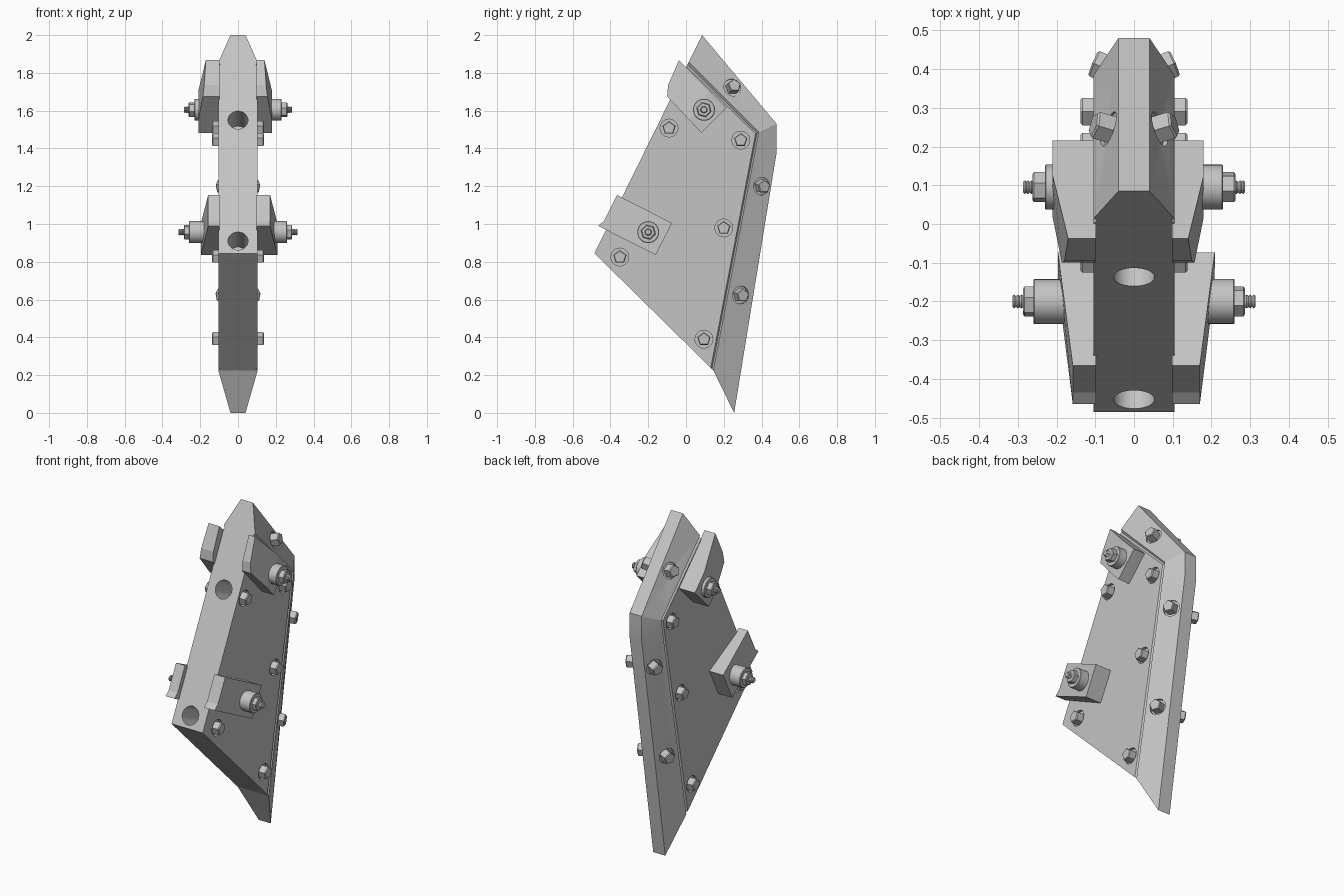
import bpy, bmesh, math
from mathutils import Vector

if "Cube" in bpy.data.objects:
    bpy.data.objects.remove(bpy.data.objects["Cube"], do_unlink=True)

steel = bpy.data.materials.new("plain grey steel")
steel.use_nodes = True
steel.diffuse_color = (0.55, 0.55, 0.55, 1)
steel.node_tree.nodes["Principled BSDF"].inputs["Base Color"].default_value = steel.diffuse_color


def finish(bm, name, smooth=False):
    bmesh.ops.remove_doubles(bm, verts=bm.verts, dist=1e-5)
    bmesh.ops.recalc_face_normals(bm, faces=bm.faces)
    mesh = bpy.data.meshes.new(name)
    bm.to_mesh(mesh)
    bm.free()
    mesh.materials.append(steel)
    obj = bpy.data.objects.new(name, mesh)
    bpy.context.collection.objects.link(obj)
    if smooth:
        bpy.ops.object.select_all(action='DESELECT')
        bpy.context.view_layer.objects.active = obj
        obj.select_set(True)
        bpy.ops.object.shade_smooth_by_angle(angle=math.radians(32))
    return obj


def lathe(bm, origin, axis, profile, sides):
    """Capped turned solid: profile is (radius, distance along axis)."""
    axis = Vector(axis).normalized()
    u = axis.cross(Vector((0, 0, 1))).normalized()
    v = u.cross(axis)
    rings = []
    for r, d in profile:
        rings.append([bm.verts.new(Vector(origin) + axis * d
                      + u * r * math.cos(a) + v * r * math.sin(a))
                      for a in (math.tau * (i + 0.25) / sides for i in range(sides))])
    for lo, hi in zip(rings, rings[1:]):
        for i in range(sides):
            j = (i + 1) % sides
            bm.faces.new((lo[i], lo[j], hi[j], hi[i]))
    bm.faces.new(rings[0])
    bm.faces.new(rings[-1])


# Plate outline in (y, z): the front edge and lower edge are straight lines from FOOT
FOOT, TOP = Vector((-0.485, 0.845)), Vector((0.085, 2.0))
HEEL = Vector((0.145, 0.225))
WIDE, NARROW = 0.104, 0.04


def on_edge(end, t):
    return FOOT.lerp(end, t)


def row(front, corner, low, x):
    return [(x, *on_edge(TOP, front)), (x, *corner), (x, *on_edge(HEEL, low))]


# Body: flat panel, fine groove, then bevels to a narrow back edge
bm = bmesh.new()
halves = []
for s in (1, -1):
    panel = row(0.855, (0.368, 1.478), 0.978, s * WIDE)
    groove = row(0.865, (0.376, 1.482), 0.988, s * (WIDE - 0.01))
    shoulder = row(0.876, (0.385, 1.486), 1.0, s * WIDE)
    edge = [(s * NARROW, *p) for p in (TOP, (0.48, 1.53), (0.48, 1.38), (0.255, 0.0))]
    pts = [(s * WIDE, *FOOT)] + panel + groove + shoulder + edge
    v = [bm.verts.new(p) for p in pts]
    halves.append(v)
    bm.faces.new(v[0:4])
    for k in (1, 4):
        for i in (k, k + 1):
            bm.faces.new((v[i], v[i + 1], v[i + 4], v[i + 3]))
    bm.faces.new((v[7], v[8], v[11], v[10]))
    bm.faces.new((v[8], v[12], v[11]))
    bm.faces.new((v[8], v[9], v[13], v[12]))
L, R = halves
for loop in ((0, 1, 4, 7, 10), (0, 3, 6, 9)):
    bm.faces.new([L[i] for i in loop] + [R[i] for i in reversed(loop)])
for i, j in ((10, 11), (11, 12), (12, 13), (13, 9)):
    bm.faces.new((L[i], L[j], R[j], R[i]))
body = finish(bm, "body_plate")

# Bolt positions (y, z) on the panel and on the two bevels
panel_bolts = [(0.29, 1.444), (-0.09, 1.508), (0.2, 0.979), (-0.35, 0.825), (0.095, 0.39)]
bevel_bolts = [((0.248, 1.725), (7, 8, 10)), ((0.402, 1.2), (8, 9, 13)), ((0.29, 0.624), (8, 9, 13))]
seats = [(Vector((WIDE, *p)), Vector((1, 0, 0))) for p in panel_bolts]
side = pts and [Vector((abs(p[0]), p[1], p[2])) for p in pts]
for (y, z), ids in bevel_bolts:
    a, b, c = (side[i] for i in ids)
    n = (b - a).cross(c - a).normalized()
    n = n if n.x > 0 else -n
    x = a.x - (n.y * (y - a.y) + n.z * (z - a.z)) / n.x
    seats.append((Vector((x, y, z)), n))

# Cutter: round bolt recesses and two blind bores in the front face
cut = bmesh.new()
bolts = bmesh.new()
for o, n in seats:
    for s in (1, -1):
        m = Vector((s, 1, 1))
        lathe(cut, o * m, n * m, [(0.047, -0.018), (0.047, 0.04)], 24)
        lathe(bolts, o * m, n * m, [(0.037, -0.03), (0.037, 0.029), (0.032, 0.034)], 5)
along = (TOP - FOOT).normalized()
inward = Vector((0, along.y, -along.x))
for z in (1.55, 0.91):
    p = on_edge(TOP, (z - FOOT.y) / (TOP.y - FOOT.y))
    lathe(cut, (0, *p), inward, [(0.053, -0.05), (0.053, 0.18)], 32)
cutter = finish(cut, "recess_cutter")
cutter.hide_render = True
mod = body.modifiers.new("recesses", 'BOOLEAN')
mod.operation, mod.solver, mod.object = 'DIFFERENCE', 'EXACT', cutter
bpy.context.view_layer.update()
body.data = bpy.data.meshes.new_from_object(
    body.evaluated_get(bpy.context.evaluated_depsgraph_get()))
body.modifiers.clear()
bpy.data.objects.remove(cutter, do_unlink=True)
bpy.ops.object.select_all(action='DESELECT')
bpy.context.view_layer.objects.active = body
body.select_set(True)
bpy.ops.object.shade_smooth_by_angle(angle=math.radians(16))
finish(bolts, "five_sided_bolts")


def lug(name, outline, s, thin, thick, ramp):
    """Wedge clamp; grows from thin to thick away from its front edge."""
    start = Vector(outline[0])
    axis = (Vector(outline[-1]) - start).normalized()
    a, b = outline[0], outline[-1]
    c, d = outline[-2], outline[-3]

    def depth(p):
        t = (Vector(p) - start).dot(axis) / ramp
        return s * (thin + (thick - thin) * min(max(t, 0), 1))
    length = (Vector(b) - start).length
    k = min(ramp / length, 1)
    mids = [tuple(Vector(d).lerp(Vector(c), k)), tuple(Vector(a).lerp(Vector(b), k))] if k < 0.99 else [c, b]
    bm = bmesh.new()
    ring = list(outline[:-2]) + ([mids[0], c, b, mids[1]] if k < 0.99 else [c, b])
    inner = [bm.verts.new((s * 0.098, *p)) for p in ring]
    outer = [bm.verts.new((depth(p), *p)) for p in ring]
    bm.faces.new(inner)
    if k < 0.99:
        n = len(ring)
        bm.faces.new(outer[:n - 3] + outer[-1:])
        bm.faces.new(outer[n - 4:])
    else:
        bm.faces.new(outer)
    for i in range(len(ring)):
        j = (i + 1) % len(ring)
        bm.faces.new((inner[i], inner[j], outer[j], outer[i]))
    finish(bm, name)


def clamp_bolt(name, s, centre, base, collar, nut, tip):
    o, ax = (0, *centre), (s, 0, 0)
    bm = bmesh.new()
    lathe(bm, o, ax, [(0.058, base), (0.058, collar - 0.003), (0.055, collar)], 32)
    finish(bm, name + "_collar", True)
    bm = bmesh.new()
    lathe(bm, o, ax, [(0.04, collar - 0.002), (0.04, nut - 0.004), (0.035, nut)], 6)
    finish(bm, name + "_nut")
    bm = bmesh.new()
    steps = 8
    thread = [(0.018 if i % 2 else 0.014, nut - 0.01 + (tip - nut + 0.01) * i / steps)
              for i in range(steps + 1)]
    lathe(bm, o, ax, thread, 16)
    finish(bm, name + "_threaded_rod")


# Clamps on both sides
upper = [(-0.037, 1.868), (-0.095, 1.735), (-0.1, 1.675), (0.082, 1.482), (0.215, 1.615)]
lower = [(-0.365, 1.153), (-0.435, 1.015), (-0.465, 0.99), (-0.16, 0.836), (-0.074, 1.005)]
for s, label, thin, thick in ((1, "left", 0.14, 0.18), (-1, "right", 0.17, 0.21)):
    lug("upper_lug_" + label, upper, s, thin, thick, 0.23)
    clamp_bolt("upper_" + label, s, (0.095, 1.605), 0.15, 0.23, 0.262, 0.286)
for s, label, thin, thick in ((1, "left", 0.17, 0.21), (-1, "right", 0.158, 0.198)):
    lug("lower_lug_" + label, lower, s, thin, thick, 0.34)
    clamp_bolt("lower_" + label, s, (-0.2, 0.957), 0.15, 0.26, 0.286, 0.314)
